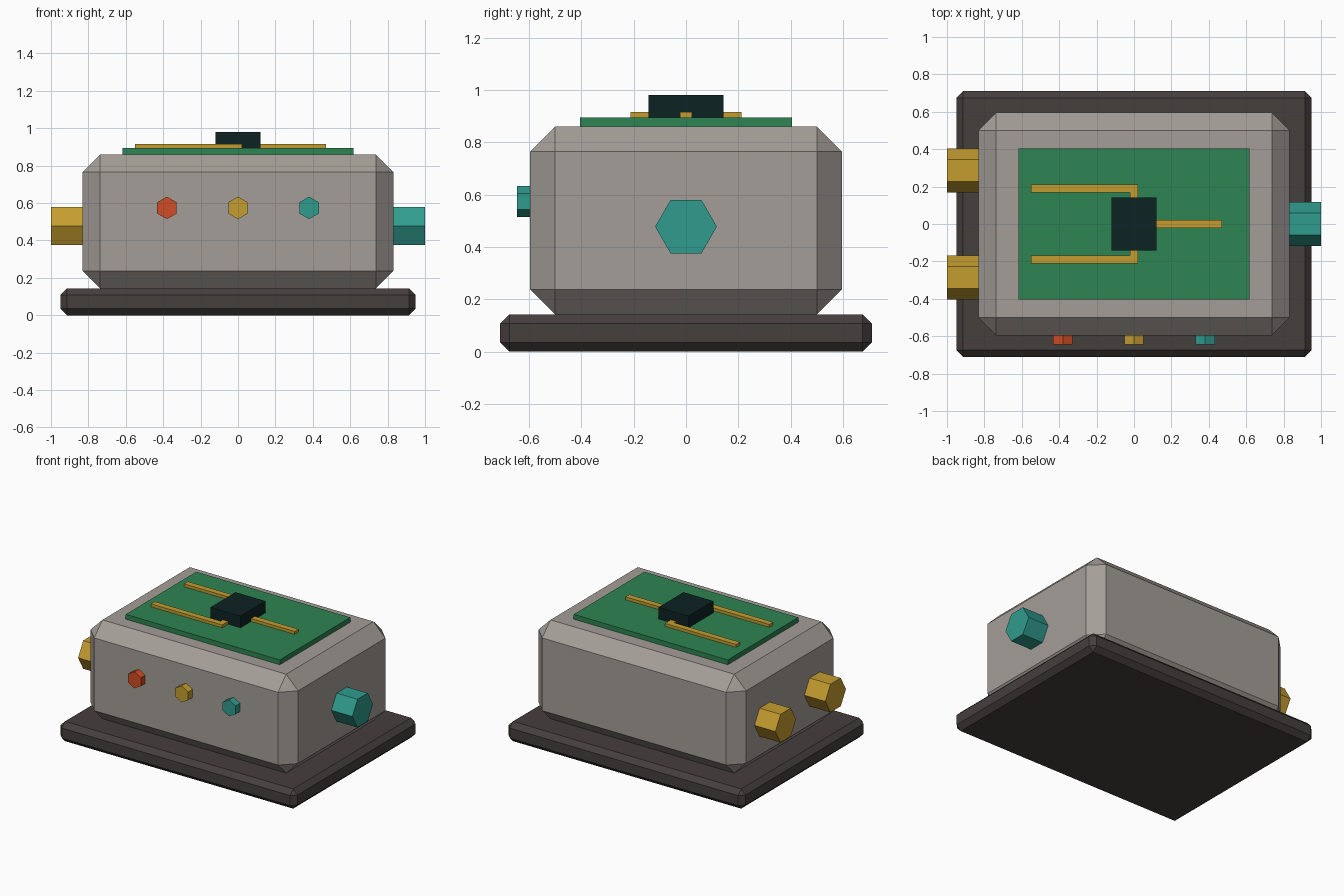
import bpy, bmesh, math
from mathutils import Matrix

if "Cube" in bpy.data.objects:
    bpy.data.objects.remove(bpy.data.objects["Cube"], do_unlink=True)


def material(name, r, g, b):
    m = bpy.data.materials.new(name)
    m.use_nodes = True
    m.diffuse_color = (r, g, b, 1)
    m.node_tree.nodes["Principled BSDF"].inputs["Base Color"].default_value = (r, g, b, 1)
    return m


GREY = material("warm grey", 0.37, 0.34, 0.31)
DARK = material("dark brown grey", 0.06, 0.05, 0.048)
GREEN = material("board green", 0.027, 0.23, 0.085)
GOLD = material("gold", 0.56, 0.34, 0.03)
TEAL = material("teal", 0.03, 0.33, 0.27)
ORANGE = material("orange red", 0.63, 0.075, 0.018)
BLACK = material("blue black", 0.004, 0.016, 0.017)


def finish(bm, name, mat):
    mesh = bpy.data.meshes.new(name)
    bm.to_mesh(mesh)
    bm.free()
    mesh.materials.append(mat)
    obj = bpy.data.objects.new(name, mesh)
    bpy.context.collection.objects.link(obj)
    return obj


def box(name, mat, x, y, z, chamfer=0):
    """Box from (min, max) ranges, with optional flat chamfers."""
    bm = bmesh.new()
    bmesh.ops.create_cube(bm, size=1)
    for v in bm.verts:
        v.co = [lo if c < 0 else hi for c, (lo, hi) in zip(v.co, (x, y, z))]
    if chamfer:
        bmesh.ops.bevel(bm, geom=bm.edges[:], offset=chamfer, segments=1,
                        affect='EDGES', profile=0.5)
    return finish(bm, name, mat)


def hex_prism(name, mat, centre, radius, length, axis):
    """Hexagonal prism lying along the X or Y axis."""
    bm = bmesh.new()
    turn = Matrix.Rotation(math.pi / 2, 4, 'Y' if axis == 'X' else 'X')
    bmesh.ops.create_cone(bm, cap_ends=True, segments=6, radius1=radius,
                          radius2=radius, depth=length,
                          matrix=Matrix.Translation(centre) @ turn)
    return finish(bm, name, mat)


# Plinth and chamfered housing
box("base_plate", DARK, (-0.95, 0.95), (-0.71, 0.71), (0, 0.143), 0.035)
box("housing", GREY, (-0.832, 0.832), (-0.595, 0.595), (0.143, 0.86), 0.095)

# Circuit board and chip
box("circuit_board", GREEN, (-0.618, 0.618), (-0.404, 0.404), (0.855, 0.895))
box("chip", BLACK, (-0.12, 0.12), (-0.143, 0.143), (0.89, 0.98))

# Raised traces: one straight, two bent in towards the chip
TRACE_Z = (0.89, 0.916)
box("right_trace", GOLD, (0.1, 0.47), (-0.022, 0.022), TRACE_Z)
for side, label in ((1, "back"), (-1, "front")):
    box(label + "_trace", GOLD, (-0.55, 0.022),
        sorted((side * 0.168, side * 0.212)), TRACE_Z)
    box(label + "_trace_leg", GOLD, (-0.022, 0.022),
        sorted((side * 0.12, side * 0.168)), TRACE_Z)
    # Paired input connectors
    hex_prism(label + "_input_connector", GOLD, (-0.9, side * 0.286, 0.478),
              0.118, 0.2, 'X')

# Output connector
hex_prism("output_connector", TEAL, (0.9, 0, 0.478), 0.118, 0.2, 'X')

# Row of indicator lights on the front
for x, mat, label in ((-0.38, ORANGE, "orange"), (0, GOLD, "gold"), (0.38, TEAL, "teal")):
    hex_prism(label + "_indicator", mat, (x, -0.61, 0.574), 0.06, 0.07, 'Y')
